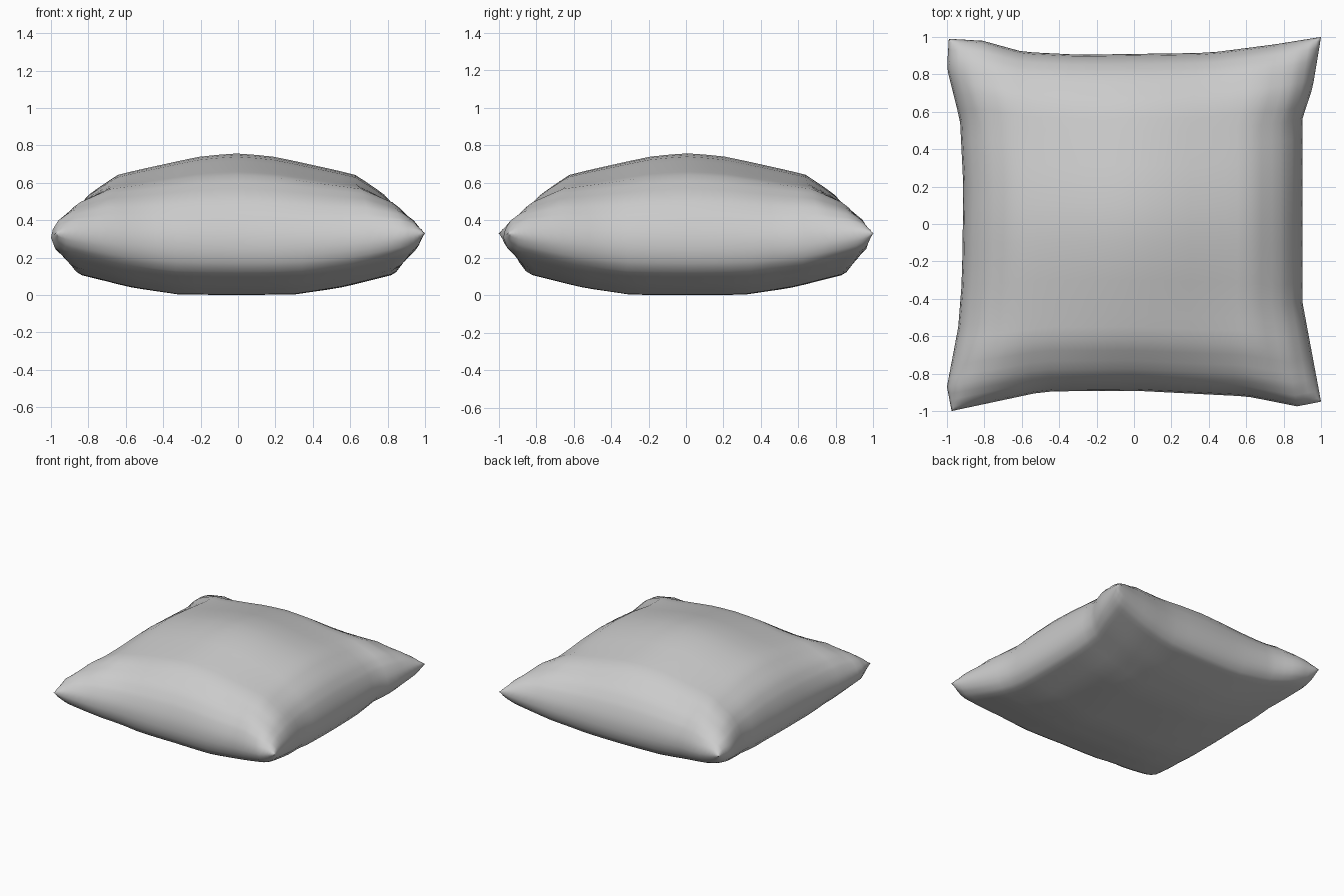
import bpy, bmesh

if "Cube" in bpy.data.objects:
    bpy.data.objects.remove(bpy.data.objects["Cube"])

# Slightly irregular outline of each side: (position along side, offset)
LEFT = [(-1, -.975), (-.87, -1), (-.55, -.94), (-.3, -.92), (.2, -.912), (.56, -.93), (.84, -1), (1, -.99)]
RIGHT = [(-1, 1), (-.45, .9), (0, .9), (.55, .9), (.72, .955), (1, 1)]
FRONT = [(-1, -1), (-.5, -.895), (0, -.892), (.6, -.922), (.87, -.975), (1, -.95)]
BACK = [(-1, .99), (-.82, .98), (-.6, .92), (-.3, .905), (.4, .915), (.75, .96), (1, 1)]

# Puffed cross-sections from centre to rim: (distance, relative height)
UPPER = [(0, 1), (.22, .965), (.7, .775), (.89, .54), (.96, .34), (.99, .16), (1, 0)]
LOWER = [(0, 1), (.34, .99), (.62, .84), (.93, .56), (.98, .32), (1, 0)]

# Grid lines, denser towards the rim
HALF = [.11, .22, .34, .45, .55, .62, .7, .76, .82, .87, .91, .94, .96, .98, .99, 1]
STEPS = [-t for t in reversed(HALF)] + [0] + HALF


def sample(profile, t):
    for (a, p), (b, q) in zip(profile, profile[1:]):
        if t <= b:
            return p + (q - p) * (t - a) / (b - a)
    return profile[-1][1]


def point(u, v, section, height):
    l, r = sample(LEFT, v), sample(RIGHT, v)
    f, b = sample(FRONT, u), sample(BACK, u)
    x = l + (r - l) * (u + 1) / 2
    y = f + (b - f) * (v + 1) / 2
    seam = .25 + .08 * abs(u * v) ** 2.5
    return x, y, max(0, seam + height * sample(section, abs(u)) * sample(section, abs(v)))


# Pillow: two puffed sheets sharing one seam
bm = bmesh.new()
for section, height in ((UPPER, .51), (LOWER, -.25)):
    g = [[bm.verts.new(point(u, v, section, height)) for v in STEPS] for u in STEPS]
    for i in range(len(STEPS) - 1):
        for j in range(len(STEPS) - 1):
            bm.faces.new([g[i][j], g[i + 1][j], g[i + 1][j + 1], g[i][j + 1]])
bmesh.ops.remove_doubles(bm, verts=bm.verts, dist=.0005)
# Soften the section creases slightly
bmesh.ops.smooth_vert(bm, verts=[v for v in bm.verts if .03 < v.co.z and max(abs(v.co.x), abs(v.co.y)) < .8],
                      factor=.4, use_axis_z=True)
bmesh.ops.recalc_face_normals(bm, faces=bm.faces)
for face in bm.faces:
    face.smooth = True
mesh = bpy.data.meshes.new("pillow")
bm.to_mesh(mesh)
bm.free()
pillow = bpy.data.objects.new("pillow", mesh)
bpy.context.collection.objects.link(pillow)
